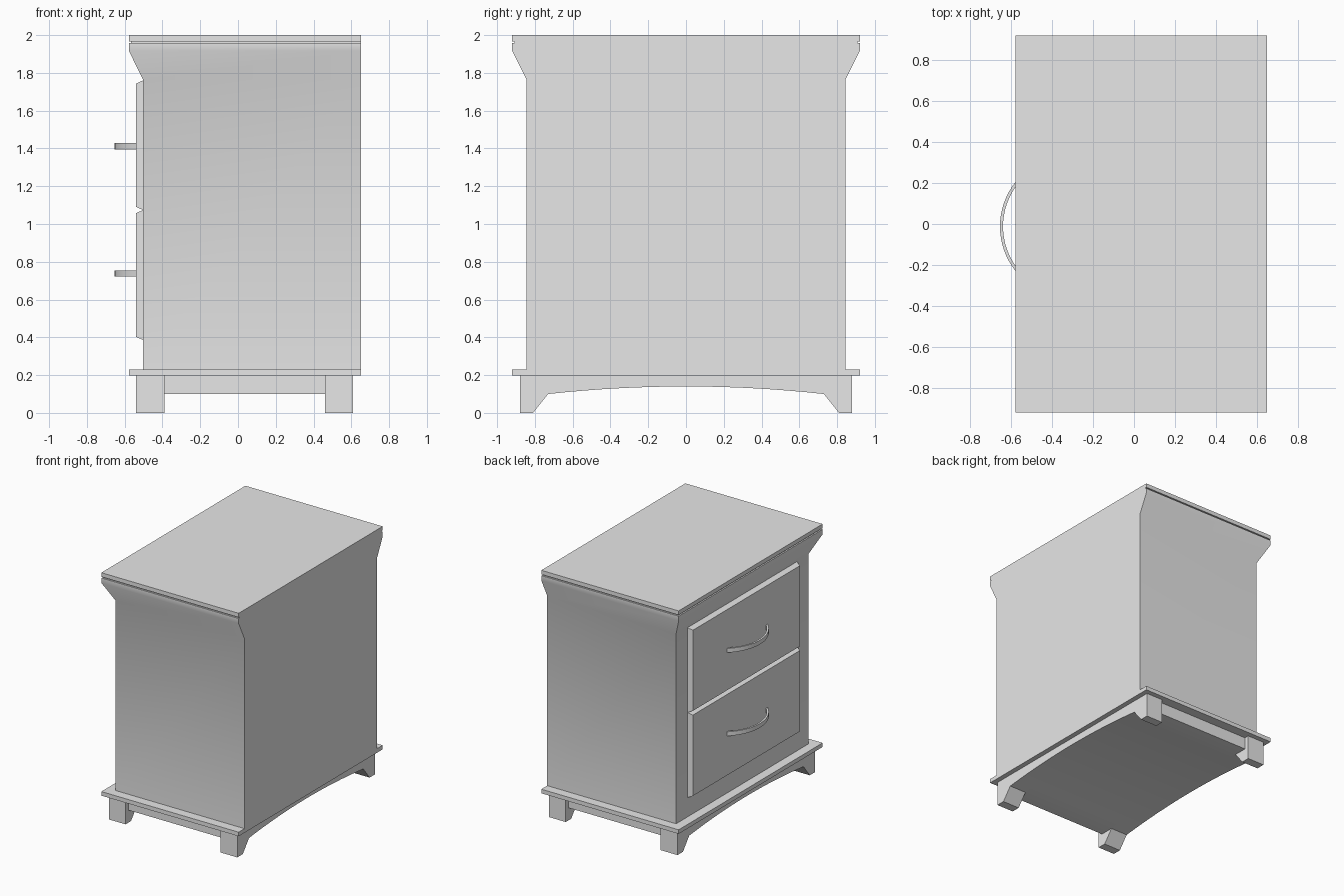
import bpy, bmesh, math

if "Cube" in bpy.data.objects:
    bpy.data.objects.remove(bpy.data.objects["Cube"])

grey = bpy.data.materials.new("light_grey")
grey.use_nodes = True
grey.diffuse_color = (0.8, 0.8, 0.8, 1)
grey.node_tree.nodes["Principled BSDF"].inputs["Base Color"].default_value = (0.8, 0.8, 0.8, 1)

BACK, FACE, SIDE = 0.65, -0.503, 0.845   # cabinet back, drawer face, half width


def loft(name, rings, smooth=False):
    """Skin a stack of equal-length point rings and cap both ends."""
    bm = bmesh.new()
    rows = [[bm.verts.new(p) for p in ring] for ring in rings]
    n = len(rows[0])
    for a, b in zip(rows, rows[1:]):
        for i in range(n):
            j = (i + 1) % n
            bm.faces.new((a[i], a[j], b[j], b[i]))
    bm.faces.new(rows[0])
    bm.faces.new(rows[-1])
    bmesh.ops.recalc_face_normals(bm, faces=bm.faces)
    mesh = bpy.data.meshes.new(name)
    bm.to_mesh(mesh)
    bm.free()
    mesh.materials.append(grey)
    obj = bpy.data.objects.new(name, mesh)
    bpy.context.collection.objects.link(obj)
    if smooth:
        bpy.ops.object.select_all(action='DESELECT')
        obj.select_set(True)
        bpy.context.view_layer.objects.active = obj
        bpy.ops.object.shade_smooth_by_angle(angle=math.radians(30))
    return obj


def level(z, out):
    """Cabinet outline at height z, grown on the face and sides; the back stays flat."""
    x, y = FACE - out, SIDE + out
    return [(x, -y, z), (BACK, -y, z), (BACK, y, z), (x, y, z)]


def extrude_x(name, profile, x0, x1, smooth=False):
    return loft(name, [[(x, y, z) for y, z in profile] for x in (x0, x1)], smooth)


# Cabinet body with flared cornice, shadow groove, top and bottom boards
loft("cabinet_body", [level(0.23, 0), level(1.765, 0), level(1.917, 0.075), level(1.957, 0.075)], True)
loft("shadow_groove", [level(1.957, 0.063), level(1.967, 0.063)])
loft("top_board", [level(1.967, 0.075), level(2.0, 0.075)])
loft("bottom_board", [level(0.197, 0.075), level(0.23, 0.075)])

# Arched base: two end frames with feet and a recessed middle apron
arch = []
for i in range(17):
    y = -0.73 + 1.46 * i / 16
    arch.append((y, 0.10 + 0.04 * (1 - (y / 0.73) ** 2)))
feet = [(-0.88, 0.197), (-0.88, 0), (-0.81, 0)] + arch + [(0.81, 0), (0.88, 0), (0.88, 0.197)]
apron = [(-0.842, 0.197), (-0.842, 0.10)] + arch + [(0.842, 0.10), (0.842, 0.197)]
extrude_x("front_feet", feet, -0.54, -0.39, True)
extrude_x("back_feet", feet, 0.46, 0.61, True)
extrude_x("base_apron", apron, -0.39, 0.46, True)


# Drawer fronts with bevelled rims
def drawer(name, z0, z1):
    def rim(x, inset):
        y = 0.70 - inset
        return [(x, -y, z0 + inset), (x, y, z0 + inset), (x, y, z1 - inset), (x, -y, z1 - inset)]
    loft(name, [rim(FACE, 0), rim(-0.54, 0.017)])


drawer("upper_drawer", 1.074, 1.76)
drawer("lower_drawer", 0.386, 1.074)


# Curved strap handles
def handle(name, z):
    r, cx, cy, steps = 0.35, -0.305, -0.012, 20
    rings = []
    for i in range(steps + 1):
        a = math.radians(-48.5 + 97 * i / steps)
        c, s = math.cos(a), math.sin(a)
        rings.append([(cx - q * c, cy + q * s, z + h)
                      for q, h in ((r, -0.017), (r, 0.017), (r - 0.015, 0.017), (r - 0.015, -0.017))])
    loft(name, rings, True)


handle("upper_handle", 1.412)
handle("lower_handle", 0.738)
